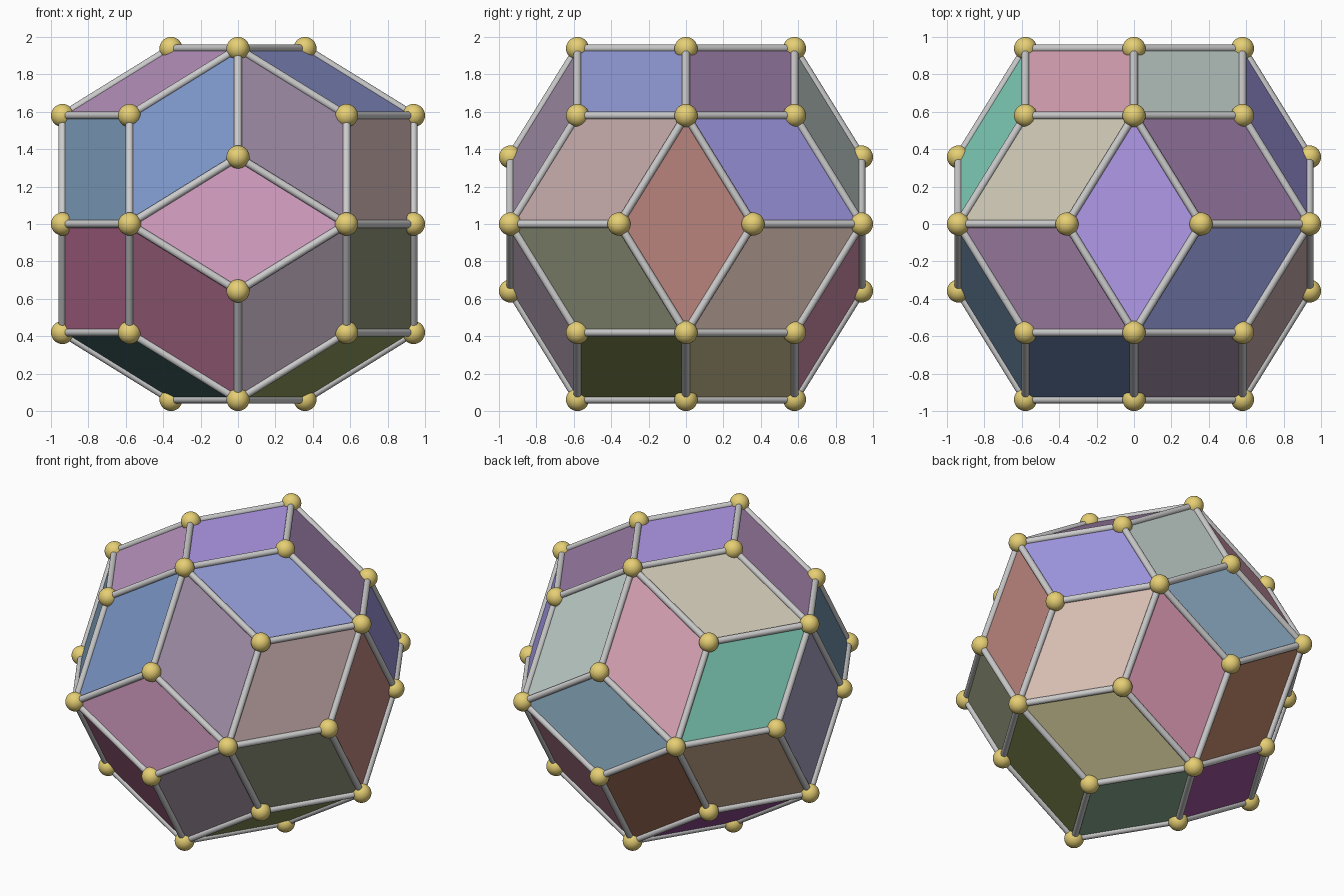
import bpy, bmesh
from math import sqrt, pi
from itertools import product
from mathutils import Vector, Matrix

if "Cube" in bpy.data.objects:
    bpy.data.objects.remove(bpy.data.objects["Cube"])

PHI = (1 + sqrt(5)) / 2
JOINT_R, ROD_R = 0.0615, 0.021
S = (1 - JOINT_R) / PHI          # half edge of the inscribed cube
CENTRE = Vector((0, 0, 1))


def cyclic(a, b, c):
    return [(a, b, c), (c, a, b), (b, c, a)]


def signed(p):
    """All distinct sign variants of a point, negative first."""
    return [Vector(v) for v in product(*[(-c, c) if c else (0,) for c in p])]


def material(name, code):
    rgb = [int(code[i:i + 2], 16) / 255 for i in (0, 2, 4)]
    lin = [c / 12.92 if c <= 0.04045 else ((c + 0.055) / 1.055) ** 2.4 for c in rgb]
    m = bpy.data.materials.new(name)
    m.diffuse_color = (*lin, 1)
    m.use_nodes = True
    m.node_tree.nodes["Principled BSDF"].inputs["Base Color"].default_value = m.diffuse_color
    return m


def finish(bm, name, mats=(), smooth=False):
    me = bpy.data.meshes.new(name)
    for f in bm.faces:
        f.smooth = smooth
    bm.to_mesh(me)
    bm.free()
    for m in mats:
        me.materials.append(m)
    ob = bpy.data.objects.new(name, me)
    bpy.context.collection.objects.link(ob)
    return ob


# corner points: 12 five-way corners and 20 three-way corners
five = [v * S for p in cyclic(1, PHI, 0) for v in signed(p)]
three = [v * S for p in [(1, 1, 1)] + cyclic(0, PHI, 1 / PHI) for v in signed(p)]
corners = five + three

# face normals with their panel colours, in matching order
groups = [
    ((1, PHI * PHI, PHI), "B97294 7994C4 B98266 D6A0B4 C6B3C6 9D8AA3 CD8EA7 BFCEC9"),
    ((PHI, 1, PHI * PHI), "5A8484 B692BC 965096 CEC7B5 8E995B 9098D4 C8C091 9678A1"),
    ((PHI * PHI, PHI, 1), "C5739B 7696B3 BA9D84 83D4BD 8F9378 BFA4A4 DDC2B6 A098E3"),
    ((1, 0, 0), "9E9ABB B9847D"),
    ((0, 1, 0), "DBA4C9 9BBED7"),
    ((0, 0, 1), "8EB495 B19AE9"),
]

# rhombic panels: the four outermost corners along each normal
bm = bmesh.new()
verts = [bm.verts.new(p + CENTRE) for p in corners]
mats = []
for point, codes in groups:
    for n, code in zip(signed(point), codes.split()):
        n.normalize()
        ids = sorted(range(len(corners)), key=lambda i: -corners[i].dot(n))[:4]
        a, b = sorted(i for i in ids if i < 12)
        c, d = sorted(i for i in ids if i >= 12)
        loop = [a, c, b, d]
        if (corners[b] - corners[a]).cross(corners[d] - corners[c]).dot(n) < 0:
            loop.reverse()
        face = bm.faces.new([verts[i] for i in loop])
        face.material_index = len(mats)
        mats.append(material(f"panel_{len(mats) + 1}", code))
finish(bm, "panels", mats)

# ball joints on every corner
bm = bmesh.new()
for p in corners:
    bmesh.ops.create_uvsphere(bm, u_segments=32, v_segments=16, radius=JOINT_R,
                              matrix=Matrix.Translation(p + CENTRE))
finish(bm, "ball_joints", [material("brass", "E6CF74")], smooth=True)

# rods along every edge
bm = bmesh.new()
edge = S * sqrt(1 + PHI ** -2)
for a in five:
    for b in three:
        if abs((a - b).length - edge) < 0.01:
            turn = (b - a).to_track_quat('Z', 'Y').to_matrix().to_4x4()
            bmesh.ops.create_cone(bm, cap_ends=True, segments=20, radius1=ROD_R,
                                  radius2=ROD_R, depth=edge,
                                  matrix=Matrix.Translation((a + b) / 2 + CENTRE) @ turn)
rods = finish(bm, "edge_rods")
bpy.context.view_layer.objects.active = rods
rods.select_set(True)
bpy.ops.object.shade_smooth_by_angle(angle=pi / 5)
